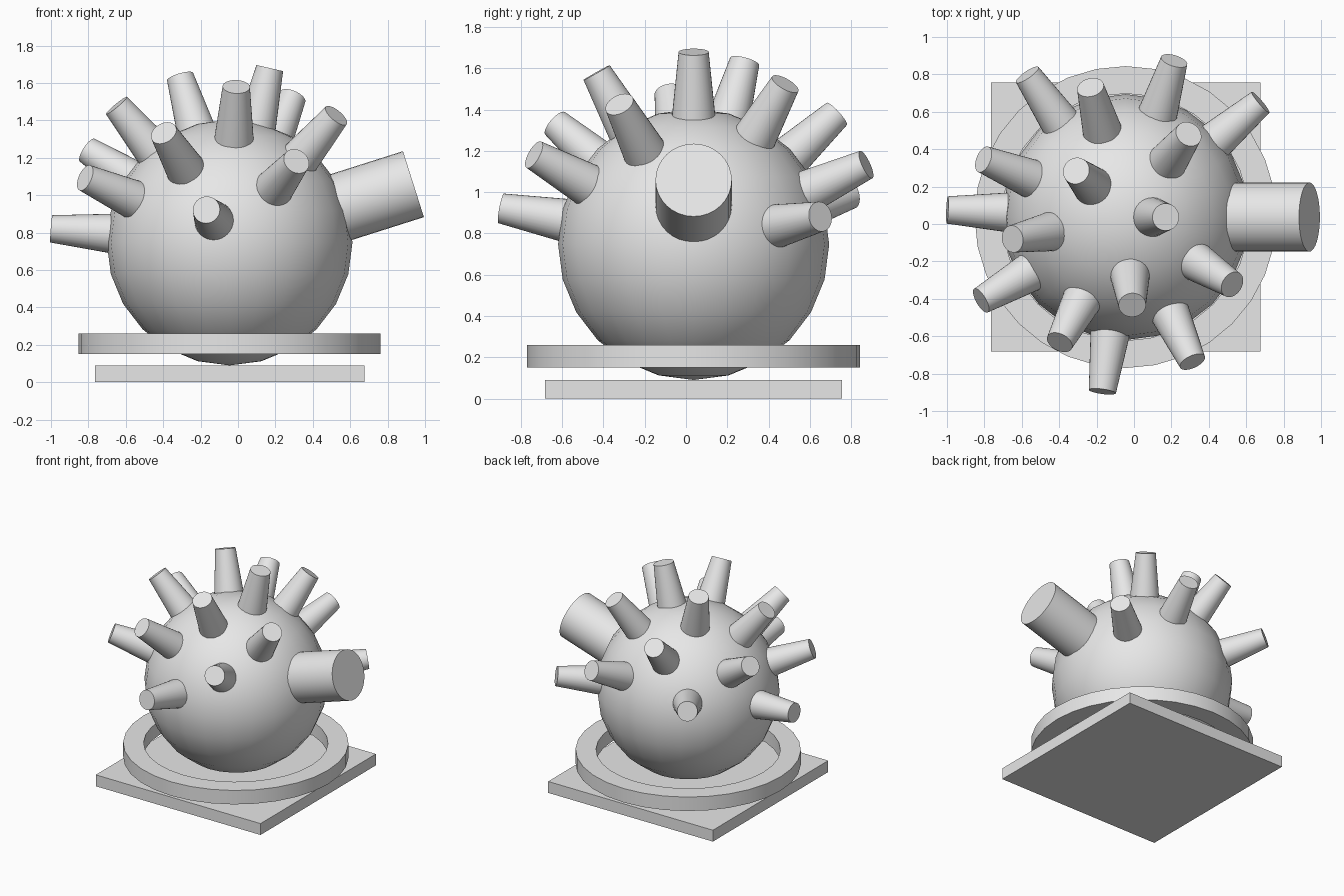
import bpy, bmesh, math
from mathutils import Vector

if "Cube" in bpy.data.objects:
    bpy.data.objects.remove(bpy.data.objects["Cube"], do_unlink=True)

CENTRE = Vector((-0.045, 0.037, 0.747))
RADIUS = 0.657

grey = bpy.data.materials.new("light_grey")
grey.use_nodes = True
grey.diffuse_color = (0.8, 0.8, 0.8, 1)
grey.node_tree.nodes["Principled BSDF"].inputs["Base Color"].default_value = (0.8, 0.8, 0.8, 1)


def finish(name, smooth=True):
    """Name the active object, colour it and smooth its rounded faces."""
    obj = bpy.context.object
    obj.name = obj.data.name = name
    obj.data.materials.append(grey)
    if smooth:
        bpy.ops.object.shade_smooth_by_angle(angle=math.radians(35))
    return obj


def radial_cone(name, tip, base_radius, tip_radius, start):
    """Capped cone pointing out of the ball, from distance start to the tip."""
    reach = tip - CENTRE
    direction = reach.normalized()
    bpy.ops.mesh.primitive_cone_add(
        vertices=32, radius1=base_radius, radius2=tip_radius,
        depth=reach.length - start,
        location=CENTRE + direction * (reach.length + start) / 2,
        rotation=direction.to_track_quat('Z', 'Y').to_euler())
    return finish(name)


# Square base plate
bpy.ops.mesh.primitive_cube_add(size=1, location=(CENTRE.x, CENTRE.y, 0.045))
bpy.context.object.scale = (1.44, 1.44, 0.09)
finish("base_plate", smooth=False)

# Flat open ring, swept from a rectangular section
bm = bmesh.new()
section = [(0.66, 0.15), (0.807, 0.15), (0.807, 0.26), (0.66, 0.26)]
SEGMENTS = 32
loops = []
for i in range(SEGMENTS):
    a = math.tau * i / SEGMENTS
    loops.append([bm.verts.new((r * math.cos(a), r * math.sin(a), z)) for r, z in section])
for i, loop in enumerate(loops):
    after = loops[(i + 1) % SEGMENTS]
    for k in range(4):
        n = (k + 1) % 4
        bm.faces.new((loop[k], after[k], after[n], loop[n]))
bmesh.ops.recalc_face_normals(bm, faces=bm.faces)
mesh = bpy.data.meshes.new("ring")
bm.to_mesh(mesh)
bm.free()
ring = bpy.data.objects.new("ring", mesh)
ring.location = (CENTRE.x, CENTRE.y, 0)
bpy.context.collection.objects.link(ring)
bpy.ops.object.select_all(action='DESELECT')
ring.select_set(True)
bpy.context.view_layer.objects.active = ring
finish("ring")

# Ball body
bpy.ops.mesh.primitive_uv_sphere_add(segments=24, ring_count=12, radius=RADIUS, location=CENTRE)
finish("ball")

# Large barrel on the left side
radial_cone("barrel", Vector((0.938, CENTRE.y, 1.059)), 0.185, 0.185, 0.45)

# Tapered spikes, given by the centres of their tips
tips = [
    (0.17, 0.037, 1.68), (-0.31, 0.285, 1.635), (0.29, 0.478, 1.52),
    (-0.01, -0.425, 1.565), (0.52, -0.32, 1.42), (-0.65, -0.08, 1.48),
    (-0.23, 0.72, 1.37), (-0.396, -0.63, 1.33), (-0.797, 0.342, 1.235),
    (0.307, -0.725, 1.175), (0.212, 0.864, 1.13), (-0.812, -0.406, 1.09),
    (-0.565, 0.79, 0.99), (-0.168, -0.887, 0.92), (0.666, 0.642, 0.88),
    (-0.997, 0.075, 0.82),
]
for i, tip in enumerate(tips, 1):
    direction = (Vector(tip) - CENTRE).normalized()
    radial_cone(f"spike_{i}", CENTRE + direction * 0.957, 0.108, 0.073, 0.61)
